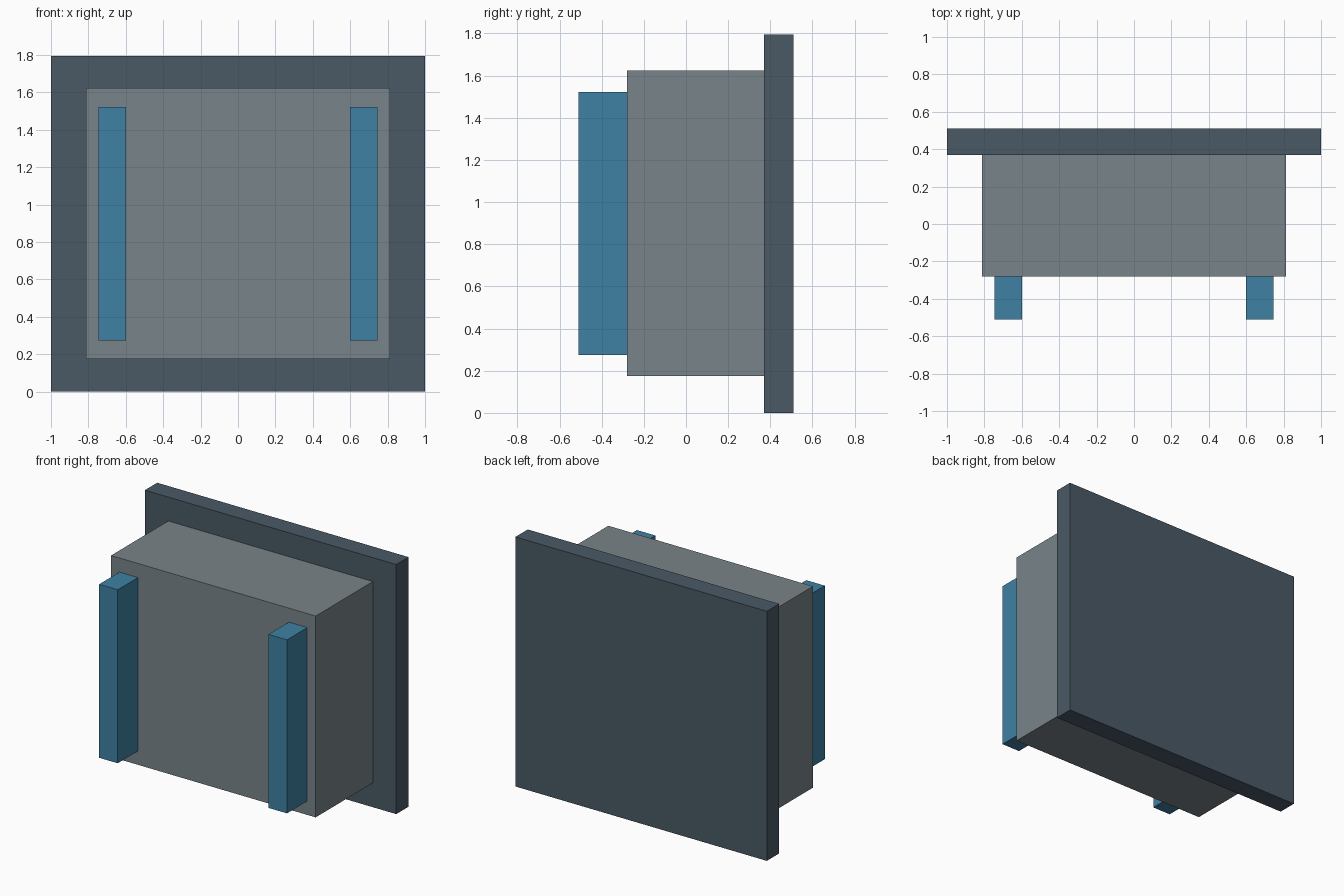
import bpy

if "Cube" in bpy.data.objects:
    bpy.data.objects.remove(bpy.data.objects["Cube"])


def material(name, color):
    mat = bpy.data.materials.new(name)
    mat.diffuse_color = (*color, 1.0)
    mat.use_nodes = True
    mat.node_tree.nodes["Principled BSDF"].inputs["Base Color"].default_value = mat.diffuse_color
    return mat


def box(name, x, y, z, mat):
    """Axis-aligned box from (min, max) ranges."""
    spans = (x, y, z)
    bpy.ops.mesh.primitive_cube_add(size=1, location=[(a + b) / 2 for a, b in spans])
    obj = bpy.context.object
    obj.name = name
    obj.scale = [b - a for a, b in spans]
    bpy.ops.object.transform_apply(location=False, rotation=False, scale=True)
    obj.data.materials.append(mat)
    return obj


slate = material("slate", (0.067, 0.10, 0.13))
grey = material("grey", (0.19, 0.23, 0.25))
blue = material("blue", (0.05, 0.22, 0.37))

# Wide rear plate standing on the ground
box("back_plate", (-1, 1), (0.37, 0.51), (0, 1.795), slate)

# Main housing in front of the plate
box("housing", (-0.814, 0.814), (-0.28, 0.37), (0.175, 1.623), grey)

# Pair of upright rails on the front face
for side, label in ((-1, "left"), (1, "right")):
    x = sorted((side * 0.60, side * 0.747))
    box(f"{label}_rail", x, (-0.51, -0.28), (0.274, 1.522), blue)
